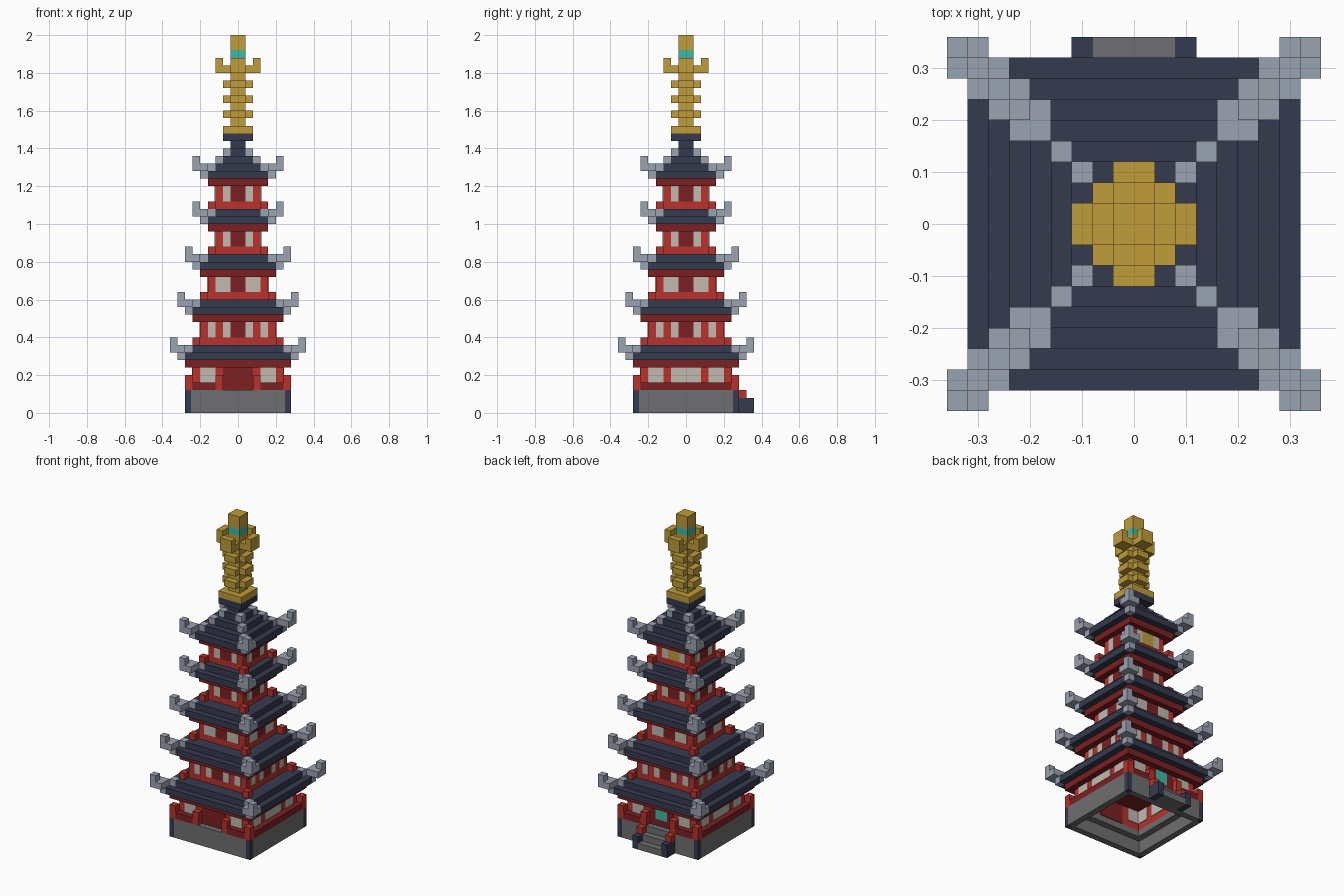
import bpy
import bmesh
from mathutils import Matrix, Vector

U = 0.04  # size of one building block

if "Cube" in bpy.data.objects:
    bpy.data.objects.remove(bpy.data.objects["Cube"], do_unlink=True)


def make_material(name, hex_code):
    rgb = [int(hex_code[i:i + 2], 16) / 255 for i in (0, 2, 4)]
    lin = [c / 12.92 if c <= 0.04045 else ((c + 0.055) / 1.055) ** 2.4 for c in rgb]
    mat = bpy.data.materials.new(name)
    mat.use_nodes = True
    mat.diffuse_color = (*lin, 1)
    mat.node_tree.nodes["Principled BSDF"].inputs["Base Color"].default_value = (*lin, 1)
    return mat


RED = make_material("vermilion", "B8322B")
MAROON = make_material("dark red", "7C2022")
NAVY = make_material("roof navy", "353B50")
SILVER = make_material("ridge grey", "9AA3B2")
STONE = make_material("stone grey", "6F6F71")
PAPER = make_material("window white", "C2BAB1")
GOLD = make_material("gold", "C09D3A")
TEAL = make_material("teal", "3DB8A8")


def part(name, mat, boxes):
    """One object from boxes given as (x0, x1, y0, y1, z0, z1) in blocks."""
    bm = bmesh.new()
    for x0, x1, y0, y1, z0, z1 in boxes:
        centre = Vector((x0 + x1, y0 + y1, z0 + z1)) * U / 2
        size = Vector((abs(x1 - x0), abs(y1 - y0), abs(z1 - z0))) * U
        bmesh.ops.create_cube(bm, size=1, matrix=Matrix.Translation(centre) @ Matrix.Diagonal((*size, 1)))
    mesh = bpy.data.meshes.new(name)
    bm.to_mesh(mesh)
    bm.free()
    mesh.materials.append(mat)
    obj = bpy.data.objects.new(name, mesh)
    bpy.context.collection.objects.link(obj)
    return obj


def square(h, z0, z1):
    return (-h, h, -h, h, z0, z1)


def mirror_x(boxes):
    return boxes + [(-b[0], -b[1], *b[2:]) for b in boxes]


def corners(boxes):
    both = mirror_x(boxes)
    return both + [(b[0], b[1], -b[2], -b[3], b[4], b[5]) for b in both]


def cell(i, z0, z1):
    return (i, i + 1, i, i + 1, z0, z1)


def on_side(side, a0, a1, near, far, z0, z1):
    """Box running along one wall, between two distances from the axis."""
    if side in ("front", "back"):
        s = -1 if side == "front" else 1
        return (a0, a1, s * near, s * far, z0, z1)
    s = -1 if side == "right" else 1
    return (s * near, s * far, a0, a1, z0, z1)


SIDES = ("front", "back", "left", "right")


def ring(outer, inner, z0, z1):
    """Hollow square wall made of four boxes."""
    return [on_side(s, -outer if s in ("front", "back") else -inner,
                    outer if s in ("front", "back") else inner, inner, outer, z0, z1) for s in SIDES]


def cut_layer(h, z):
    """Square roof layer with its four corner blocks left out."""
    i = h - 1
    return [(-h, h, -i, i, z, z + 1), (-i, i, i, h, z, z + 1), (-i, i, -h, -i, z, z + 1)]


def roof(label, n, z, layers):
    slabs, ridge = [], []
    for k in range(layers):
        slabs += cut_layer(n - 1 - k, z + k)
        ridge.append(cell(n - 2 - k, z + k, z + k + 1))
    # upturned corner tips
    ridge += [(n - 2, n, n - 2, n, z + 1, z + 2), cell(n - 1, z + 2, z + 3)]
    part(label + "_roof", NAVY, slabs)
    part(label + "_roof_ridges", SILVER, corners(ridge))


def panels(name, mat, spans, half, z0, z1, sides=SIDES, depth=0.1):
    part(name, mat, [on_side(s, a, b, half - depth, half + 0.1, z0, z1)
                     for s in sides for a, b in spans])


def both(a, b):
    return [(a, b), (-b, -a)]


# Stone base, open underneath
part("base_walls", STONE, [on_side(s, -6.25, 6.25, 6, 7, 0, 3) for s in SIDES])
part("base_corners", NAVY, corners([(6.25, 7, 6.25, 7, 0, 3)]))
part("base_floor", STONE, ring(6, 5, 2, 2.98))

# Back steps
part("steps", STONE, [(-2, 2, 7, 8, 0, 2), (-2, 2, 8, 9, 0, 1)])
part("step_cheeks", NAVY, mirror_x([(2, 3, 7, 9, 0, 2)]))
part("step_posts", RED, mirror_x([(2, 3, 7, 8, 2, 3)]))

# Terrace railing
part("railing_posts", RED, corners([cell(6, 3, 5), (2, 3, 6, 7, 3, 5)]))
rails = [on_side(s, a, b, 6, 7, 3, 4) for s in ("front", "back") for a, b in both(3, 6)]
rails += [on_side(s, -6, 6, 6, 7, 3, 4) for s in ("left", "right")]
part("railing", MAROON, rails)

# Ground storey, hollow
part("storey_1_walls", RED, ring(6, 5, 2.98, 6))
panels("storey_1_windows", PAPER, both(3, 5), 6, 4, 6, depth=1.1)
panels("storey_1_side_windows", PAPER, [(-2, 2)], 6, 4, 6, ("left", "right"), 1.1)
panels("front_door", MAROON, [(-2, 2)], 6, 3, 6, ("front",), 1.1)
panels("back_door", MAROON, both(1, 2) + [(-1, 1)], 6, 3, 4, ("back",))
panels("back_door_jambs", MAROON, both(1, 2), 6, 4, 6, ("back",))
panels("back_plaque", TEAL, [(-1, 1)], 6, 4, 6, ("back",))
part("storey_1_eave", MAROON, [square(7, 6, 7)])
roof("storey_1", 9, 7, 2)

# Upper storeys: number, body half width, floor height, window spans, roof layers
STOREYS = [
    (2, 5, 9, both(3, 4) + both(1, 2), 2),
    (3, 4, 15, both(1, 3), 2),
    (4, 3, 21, both(1, 2), 2),
    (5, 3, 27, both(1, 2), 4),
]
for number, half, z, spans, layers in STOREYS:
    label = f"storey_{number}"
    part(label + "_walls", RED, [square(half, z, z + 3)])
    part(label + "_corner_posts", RED, corners([cell(half, z, z + 1)]))
    panels(label + "_windows", PAPER, spans, half, z + 1, z + 3)
    door_sides = SIDES if number < 5 else ("front", "left", "right")
    panels(label + "_doors", MAROON, [(-1, 1)], half, z + 1, z + 3, door_sides)
    part(label + "_eave", MAROON, [square(half + 1, z + 3, z + 4)])
    roof(label, half + 3, z + 4, layers)
    if number == 5:
        panels("gold_plaque", GOLD, [(-1, 1)], half, z + 1, z + 3, ("back",))

# Spire
part("roof_cap", NAVY, [square(1, 35, 36), square(2, 36, 37)])
part("spire_base", GOLD, [square(2, 37, 38)])
part("spire_shaft", GOLD, [square(1, 38, 47)])
part("spire_rings", GOLD, [on_side(s, -1, 1, 1, 2, z, z + 1) for s in SIDES for z in (39, 41, 43)])
arms = [on_side(s, -1, 1, 1, 3, 45, 46) for s in SIDES]
arms += [on_side(s, -1, 1, 2, 3, 46, 47) for s in SIDES]
part("spire_arms", GOLD, arms)
part("spire_jewel", TEAL, [square(1, 47, 48)])
part("spire_tip", GOLD, [square(1, 48, 50)])
